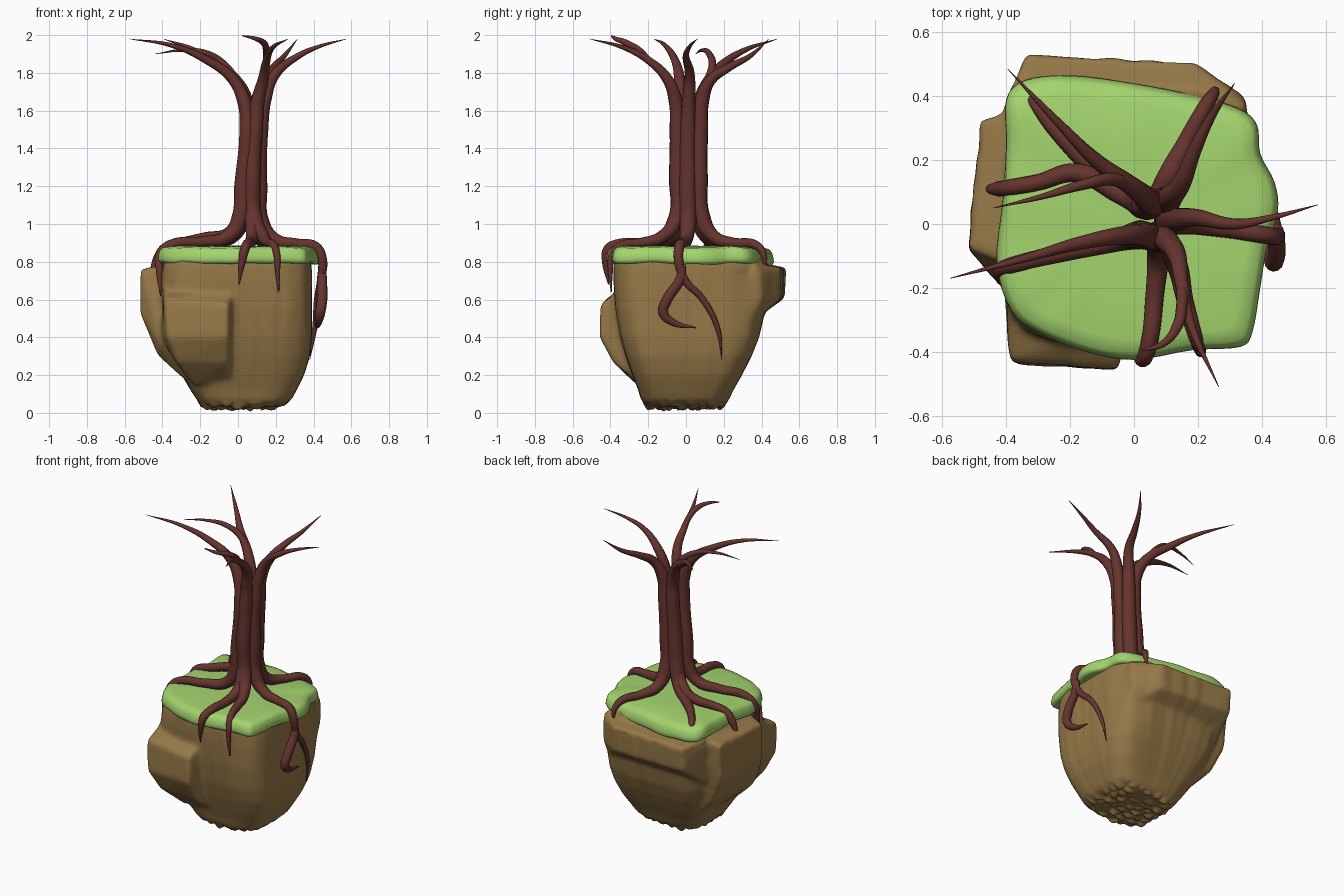
import bpy, bmesh, math
from mathutils import Vector, noise


def material(name, rgb):
    m = bpy.data.materials.new(name)
    m.diffuse_color = (*rgb, 1)
    return m


EARTH = material("earth brown", (0.305, 0.19, 0.064))
GRASS = material("grass green", (0.37, 0.66, 0.155))
BARK = material("red brown bark", (0.13, 0.034, 0.027))


def select(*obs):
    bpy.ops.object.select_all(action='DESELECT')
    for ob in obs:
        ob.select_set(True)
    bpy.context.view_layer.objects.active = obs[0]


def finish(name, bm, mat, angle):
    bmesh.ops.recalc_face_normals(bm, faces=bm.faces)
    me = bpy.data.meshes.new(name)
    bm.to_mesh(me)
    bm.free()
    ob = bpy.data.objects.new(name, me)
    bpy.context.collection.objects.link(ob)
    me.materials.append(mat)
    select(ob)
    bpy.ops.object.shade_smooth_by_angle(angle=math.radians(angle))
    return ob


def loft(name, rings, mat, angle=50):
    """Skin a stack of closed rings, capping both ends."""
    bm = bmesh.new()
    loops = [[bm.verts.new(p) for p in r] for r in rings]
    n = len(loops[0])
    for a, b in zip(loops, loops[1:]):
        for i in range(n):
            bm.faces.new((a[i], a[(i + 1) % n], b[(i + 1) % n], b[i]))
    bm.faces.new(loops[0])
    bm.faces.new(loops[-1])
    return finish(name, bm, mat, angle)


def lump(name, pts):
    """Boulder: convex hull, later melted into the rock."""
    bm = bmesh.new()
    for p in pts:
        bm.verts.new(p)
    bmesh.ops.convex_hull(bm, input=bm.verts)
    return finish(name, bm, EARTH, 60)


def tube(name, pts):
    """Tapered limb through (x, y, z, radius) points."""
    cu = bpy.data.curves.new(name, 'CURVE')
    cu.dimensions = '3D'
    cu.bevel_depth = 1.0
    cu.bevel_resolution = 4
    cu.resolution_u = 8
    cu.use_fill_caps = True
    sp = cu.splines.new('BEZIER')
    sp.bezier_points.add(len(pts) - 1)
    for bp, p in zip(sp.bezier_points, pts):
        bp.co = p[:3]
        bp.radius = p[3]
        bp.handle_left_type = bp.handle_right_type = 'AUTO'
    cu.materials.append(BARK)
    ob = bpy.data.objects.new(name, cu)
    bpy.context.collection.objects.link(ob)
    select(ob)
    bpy.ops.object.convert(target='MESH')
    bpy.ops.object.shade_smooth()


# Rock body: rounded-square rings (z, xmin, xmax, ymin, ymax, squareness)
def rock_ring(z, x0, x1, y0, y1, p):
    out = []
    for i in range(96):
        a = 2 * math.pi * i / 96
        c, s = math.cos(a), math.sin(a)
        x = (x0 + x1) / 2 + (x1 - x0) / 2 * math.copysign(abs(c) ** p, c)
        y = (y0 + y1) / 2 + (y1 - y0) / 2 * math.copysign(abs(s) ** p, s)
        k = 1 + 0.02 * noise.noise(Vector((c * 3, s * 3, z * 2.0)))
        out.append((x * k, y * k, z))
    return out


profile = [
    (0.855, -0.37, 0.36, -0.35, 0.39, .52), (0.80, -0.40, 0.39, -0.38, 0.415, .50),
    (0.70, -0.41, 0.39, -0.38, 0.42, .46), (0.55, -0.40, 0.39, -0.37, 0.42, .42),
    (0.40, -0.375, 0.39, -0.345, 0.385, .40), (0.30, -0.34, 0.38, -0.315, 0.345, .40),
    (0.20, -0.295, 0.35, -0.28, 0.295, .42), (0.12, -0.25, 0.31, -0.25, 0.25, .46),
    (0.065, -0.215, 0.28, -0.235, 0.225, .52), (0.03, -0.19, 0.21, -0.205, 0.20, .58)]
rock = loft("rock_body", [rock_ring(*p) for p in profile], EARTH)

# Boulders bulging from the left, front and back
left = lump("left_boulder", [
    (-0.52, -0.08, 0.76), (-0.48, 0.33, 0.75), (-0.3, -0.16, 0.80), (-0.3, 0.37, 0.80),
    (-0.52, -0.08, 0.53), (-0.475, 0.31, 0.50), (-0.43, -0.10, 0.31), (-0.40, 0.28, 0.33),
    (-0.24, -0.2, 0.14), (-0.24, 0.25, 0.16), (-0.40, -0.13, 0.72), (-0.41, -0.2, 0.36)])
front = lump("front_boulder", [
    (-0.39, -0.43, 0.60), (-0.05, -0.455, 0.57), (-0.40, -0.22, 0.68), (-0.01, -0.30, 0.69),
    (-0.38, -0.44, 0.40), (-0.05, -0.46, 0.40), (-0.33, -0.38, 0.27), (-0.05, -0.385, 0.265),
    (-0.24, -0.25, 0.14), (-0.03, -0.25, 0.16), (-0.41, -0.18, 0.40)])
back = lump("back_boulder", [
    (-0.34, 0.53, 0.77), (0.19, 0.505, 0.77), (-0.41, 0.36, 0.80), (0.36, 0.36, 0.79),
    (-0.34, 0.525, 0.61), (0.19, 0.50, 0.60), (-0.38, 0.33, 0.47), (0.35, 0.33, 0.47),
    (0.34, 0.40, 0.75), (0.34, 0.40, 0.60)])

# Melt everything into one weathered rock, then roughen the broken underside
select(rock, left, front, back)
bpy.ops.object.join()
rm = rock.modifiers.new("melt", 'REMESH')
rm.mode = 'VOXEL'
rm.voxel_size = 0.012
sm = rock.modifiers.new("soften", 'SMOOTH')
sm.factor = 0.5
sm.iterations = 20
select(rock)
bpy.ops.object.convert(target='MESH')
for v in rock.data.vertices:
    x, y, z = v.co
    if z < 0.07:
        w = min(1, (0.07 - z) / 0.035)
        d = noise.voronoi(Vector((x * 14, y * 19, 0.5)))[0]
        v.co.z = max(0.0, z + w * (0.008 - 0.04 * (d[1] - d[0])))
    elif z < 0.75:
        # vertical weathering grooves
        a = math.atan2(y, x)
        k = 1 + 0.012 * noise.noise(Vector((math.cos(a) * 7, math.sin(a) * 7, z * 2)))
        v.co.x, v.co.y = x * k, y * k
bpy.ops.object.shade_smooth_by_angle(angle=math.radians(60))

# Grass slab following the outline seen from above
outline = [(0.45, 0.04), (0.44, 0.13), (0.395, 0.22), (0.385, 0.31), (0.33, 0.36), (0.2, 0.40),
           (0, 0.44), (-0.2, 0.465), (-0.34, 0.45), (-0.40, 0.39), (-0.40, 0.25), (-0.41, 0.08),
           (-0.43, -0.12), (-0.385, -0.27), (-0.3, -0.34), (-0.15, -0.40), (0, -0.425),
           (0.18, -0.395), (0.33, -0.385), (0.37, -0.34), (0.395, -0.2), (0.415, -0.08)]


def smooth_outline(pts, sub=4):
    res, n = [], len(pts)
    P = [Vector(p) for p in pts]
    for i in range(n):
        a, b, c, d = (P[(i + k) % n] for k in (-1, 0, 1, 2))
        for j in range(sub):
            t = j / sub
            res.append(0.5 * (2 * b + (c - a) * t + (2 * a - 5 * b + 4 * c - d) * t * t
                              + (3 * b - a - 3 * c + d) * t ** 3))
    return res


edge = smooth_outline(outline)
grass = []
for f, z in ((0.6, 0.80), (0.95, 0.79), (0.985, 0.795), (1.0, 0.81), (0.995, 0.83), (0.98, 0.855),
             (0.95, 0.872), (0.85, 0.88), (0.5, 0.883), (0.1, 0.885)):
    grass.append([(p.x * f, p.y * f, z + 0.014 * f ** 4 * noise.noise(Vector((p.x * 6, p.y * 6, 1)))
                   - 0.2 * max(0, p.y * f - 0.37)) for p in edge])
loft("grass_top", grass, GRASS, 60)

# Trunk strands: each runs from root tip, up the trunk, to branch tip
tube("left_strand", [
    (-0.41, -0.19, 0.62, .003), (-0.415, -0.17, 0.74, .019), (-0.41, -0.14, 0.845, .024), (-0.35, -0.12, 0.893, .026),
    (-0.2, -0.085, 0.905, .029), (-0.05, -0.05, 0.935, .036), (0.01, -0.035, 1.03, .045), (0.025, -0.035, 1.2, .045),
    (0.05, -0.04, 1.5, .043), (0.035, -0.035, 1.64, .037), (-0.03, -0.035, 1.77, .029), (-0.17, -0.06, 1.87, .021),
    (-0.35, -0.11, 1.945, .012), (-0.575, -0.17, 1.98, .001)])
tube("back_left_strand", [
    (-0.33, 0.40, 0.80, .006), (-0.315, 0.385, 0.865, .019), (-0.25, 0.30, 0.895, .025), (-0.13, 0.18, 0.905, .032),
    (-0.02, 0.10, 0.945, .039), (0.02, 0.07, 1.05, .048), (0.04, 0.06, 1.25, .048), (0.055, 0.065, 1.5, .044),
    (0.045, 0.075, 1.64, .039), (-0.01, 0.12, 1.76, .030), (-0.12, 0.20, 1.85, .023), (-0.23, 0.31, 1.92, .014),
    (-0.395, 0.485, 1.98, .001)])
tube("back_right_strand", [
    (0.25, 0.42, 0.76, .004), (0.25, 0.41, 0.84, .018), (0.225, 0.37, 0.888, .024), (0.16, 0.25, 0.90, .028),
    (0.11, 0.15, 0.93, .036), (0.09, 0.085, 1.03, .046), (0.095, 0.07, 1.25, .046), (0.105, 0.075, 1.5, .043),
    (0.115, 0.085, 1.65, .038), (0.15, 0.13, 1.76, .029), (0.19, 0.23, 1.83, .021), (0.245, 0.34, 1.89, .013),
    (0.315, 0.44, 1.98, .001)])
tube("right_strand", [
    (0.38, 0.19, 0.28, .001), (0.405, 0.17, 0.44, .013), (0.42, 0.09, 0.60, .018), (0.44, -0.01, 0.71, .022),
    (0.445, -0.04, 0.82, .025), (0.41, -0.035, 0.88, .027), (0.32, -0.02, 0.895, .027), (0.2, 0.0, 0.915, .034),
    (0.125, 0.01, 1.0, .045), (0.11, 0.01, 1.2, .046), (0.12, 0.01, 1.5, .041), (0.145, 0.015, 1.67, .035),
    (0.195, 0.02, 1.79, .027), (0.32, 0.0, 1.89, .017), (0.43, 0.02, 1.94, .010), (0.575, 0.06, 1.98, .001)])
tube("front_strand", [
    (0.215, -0.395, 0.64, .003), (0.21, -0.40, 0.75, .014), (0.205, -0.39, 0.84, .019), (0.19, -0.345, 0.885, .022),
    (0.16, -0.24, 0.90, .026), (0.135, -0.13, 0.93, .033), (0.085, -0.05, 1.03, .045), (0.075, -0.045, 1.25, .046),
    (0.09, -0.045, 1.5, .042), (0.105, -0.055, 1.65, .037), (0.135, -0.10, 1.77, .029), (0.15, -0.19, 1.86, .021),
    (0.18, -0.32, 1.93, .013), (0.265, -0.51, 1.98, .001)])

# Extra roots
tube("far_left_root", [
    (0.02, 0.06, 1.05, .035), (-0.05, 0.10, 0.95, .034), (-0.18, 0.16, 0.925, .030), (-0.30, 0.13, 0.90, .026),
    (-0.385, 0.115, 0.875, .025), (-0.425, 0.11, 0.82, .024), (-0.46, 0.11, 0.74, .010)])
tube("front_root", [
    (0.07, -0.05, 1.05, .035), (0.075, -0.11, 0.94, .034), (0.065, -0.22, 0.90, .029), (0.05, -0.36, 0.893, .027),
    (0.035, -0.415, 0.865, .025), (0.02, -0.425, 0.79, .019), (0.005, -0.41, 0.68, .003)])
tube("hooked_root", [
    (0.445, -0.02, 0.78, .020), (0.445, -0.03, 0.71, .026), (0.445, -0.10, 0.60, .028), (0.435, -0.12, 0.53, .027),
    (0.425, -0.07, 0.48, .020), (0.42, 0.055, 0.45, .003)])

# Side twigs
tube("left_twig", [
    (0.0, 0.11, 1.74, .024), (-0.07, 0.14, 1.84, .021), (-0.17, 0.12, 1.905, .016), (-0.29, 0.085, 1.92, .009),
    (-0.44, 0.05, 1.90, .001)])
tube("front_twig", [
    (0.15, -0.20, 1.87, .017), (0.15, -0.25, 1.92, .018), (0.135, -0.32, 1.96, .017), (0.09, -0.375, 1.982, .011),
    (0.025, -0.395, 1.997, .003)])
